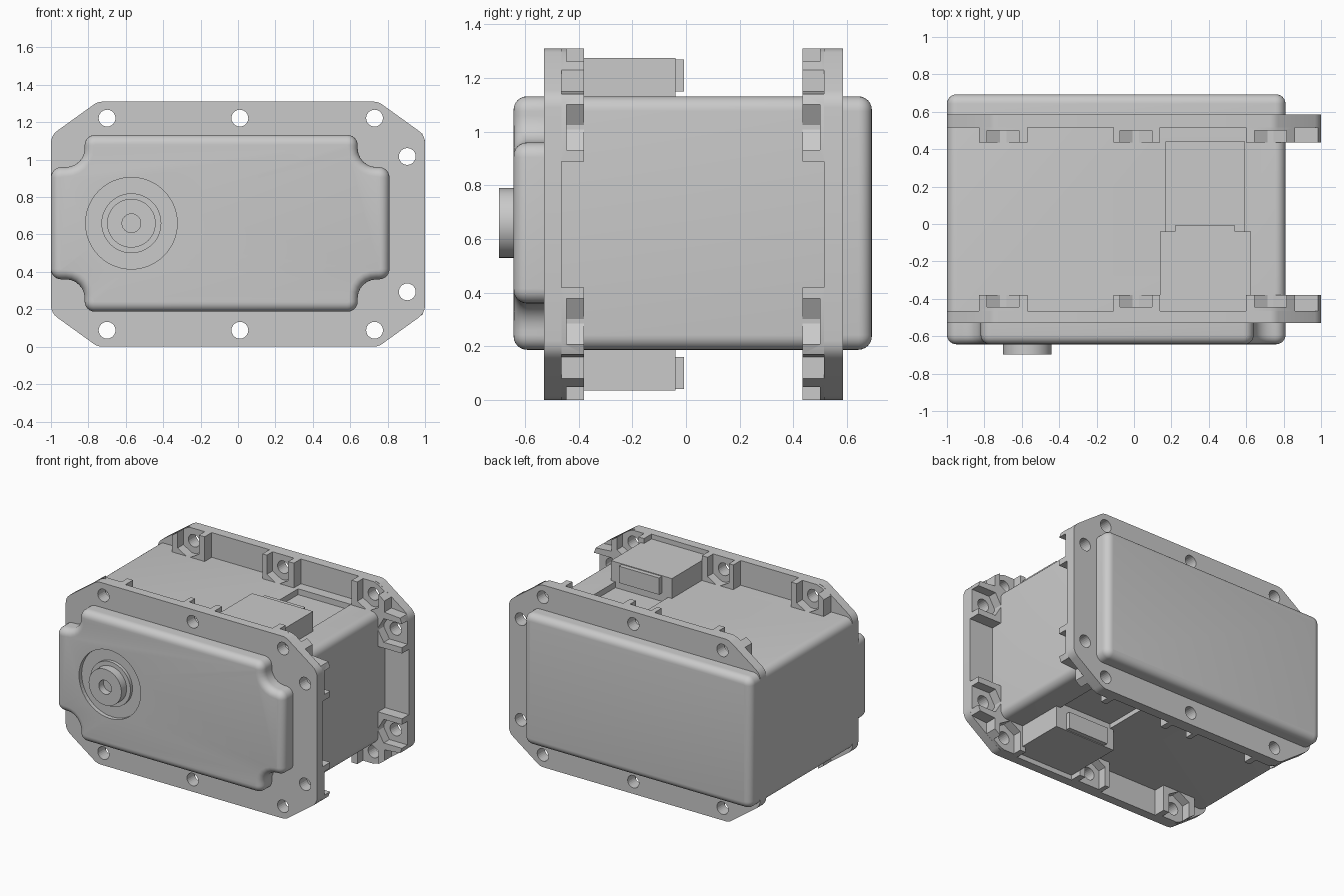
import bpy, bmesh, math
from mathutils import Vector

if "Cube" in bpy.data.objects:
    bpy.data.objects.remove(bpy.data.objects["Cube"])

ZC = 0.655  # height of the mirror plane between top and bottom halves

grey = bpy.data.materials.new("housing grey")
grey.diffuse_color = (0.59, 0.59, 0.59, 1)
grey.use_nodes = True
grey.node_tree.nodes["Principled BSDF"].inputs["Base Color"].default_value = grey.diffuse_color


def rounded(pts, radii, n=6):
    """Outline with each corner replaced by an arc (radius per corner)."""
    out = []
    for i, p in enumerate(pts):
        r = radii[i] if isinstance(radii, (list, tuple)) else radii
        p = Vector(p)
        a = (Vector(pts[i - 1]) - p).normalized()
        b = (Vector(pts[(i + 1) % len(pts)]) - p).normalized()
        half = a.angle(b) / 2
        c = p + (a + b).normalized() * r / math.sin(half)
        s, e = p + a * r / math.tan(half) - c, p + b * r / math.tan(half) - c
        sweep = s.angle(e)
        for k in range(n + 1):
            t = k / n
            v = (s * math.sin((1 - t) * sweep) + e * math.sin(t * sweep)) / math.sin(sweep)
            out.append(tuple(c + v))
    return out


def circle(x, z, r, n=32):
    return [(x + r * math.cos(2 * math.pi * k / n), z + r * math.sin(2 * math.pi * k / n)) for k in range(n)]


def rect(x0, x1, z0, z1):
    return [(x0, z0), (x1, z0), (x1, z1), (x0, z1)]


def flip(pts):
    return [(x, 2 * ZC - z) for x, z in pts]


def prism(name, outlines, y0, y1, bevel=0.0, helper=False):
    """Extrude x-z outlines from y0 to y1; the bevel rounds the y1 end."""
    bm = bmesh.new()
    for pts in outlines:
        a = [bm.verts.new((x, y0, z)) for x, z in pts]
        b = [bm.verts.new((x, y1, z)) for x, z in pts]
        bm.faces.new(a)
        cap = bm.faces.new(b)
        for i in range(len(pts)):
            j = (i + 1) % len(pts)
            bm.faces.new((a[i], a[j], b[j], b[i]))
    bmesh.ops.recalc_face_normals(bm, faces=bm.faces[:])
    if bevel:
        bmesh.ops.bevel(bm, geom=list(cap.edges), offset=bevel, segments=6,
                        profile=0.5, affect='EDGES', clamp_overlap=False)
    me = bpy.data.meshes.new(name)
    bm.to_mesh(me)
    bm.free()
    ob = bpy.data.objects.new(name, me)
    bpy.context.collection.objects.link(ob)
    me.materials.append(grey)
    if helper:
        ob.hide_render = True
        ob.hide_set(True)
    else:
        bpy.ops.object.select_all(action='DESELECT')
        ob.select_set(True)
        bpy.context.view_layer.objects.active = ob
        bpy.ops.object.shade_smooth_by_angle(angle=math.radians(35))
    return ob


def cut(ob, cutter):
    m = ob.modifiers.new("cut", 'BOOLEAN')
    m.operation, m.solver, m.object = 'DIFFERENCE', 'EXACT', cutter


# main housing with the rounded rear cover
body = prism("housing", [rounded(rect(-1, 0.81, 0.187, 1.132), 0.055)], -0.5, 0.693, bevel=0.05)
recess = rect(0.17, 0.59, 1.09, 1.4)
cut(body, prism("recess_cutter", [recess, flip(recess)], -0.2, 0.44, helper=True))

# front cover with scooped corners
cover_pts = [(-0.82, 1.132), (-0.82, 0.96), (-1, 0.96), (-1, 0.36), (-0.82, 0.36), (-0.82, 0.187),
             (0.64, 0.187), (0.64, 0.36), (0.81, 0.36), (0.81, 0.96), (0.64, 0.96), (0.64, 1.132)]
cover_r = [0.055, 0.1, 0.055] * 4
cover = prism("front_cover", [rounded(cover_pts, cover_r)], -0.5, -0.643, bevel=0.05)
SX, SZ = -0.57, 0.66
cut(cover, prism("shaft_recess_cutter", [circle(SX, SZ, 0.245, 48)], -0.613, -0.8, helper=True))

# output shaft and its collar
collar = prism("shaft_collar", [circle(SX, SZ, 0.16, 48)], -0.6, -0.637)
shaft = prism("output_shaft", [circle(SX, SZ, 0.13, 48)], -0.6, -0.697)
bore = prism("shaft_bore_cutter", [circle(SX, SZ, 0.05)], -0.645, -0.8, helper=True)
cut(shaft, bore)

# bolt layout: (x, z, opening direction), top half then mirrored
bolts = [(-0.70, 1.222, 'up'), (0.01, 1.222, 'up'), (0.73, 1.222, 'up'), (0.905, 1.017, 'side')]
slot_shape = [(-0.085, 0.25), (-0.085, -0.05), (0, -0.1), (0.085, -0.05), (0.085, 0.25)]
holes, slots = [], []
for x, z, way in bolts:
    hole = circle(x, z, 0.045, 24)
    slot = [(x + u, z + v) if way == 'up' else (x + v, z + u) for u, v in slot_shape]
    holes += [hole, flip(hole)]
    slots += [slot, flip(slot)]
hole_cutter = prism("bolt_hole_cutter", holes, -1, 1, helper=True)

# flange outline and the nut bosses behind it (the last one wraps the corner)
flange_pts = rounded([(-1, 0.18), (-0.75, 0), (0.75, 0), (1, 0.18),
                      (1, 1.13), (0.75, 1.31), (-0.75, 1.31), (-1, 1.13)], 0.08, 4)
boss_pts = [
    [(-0.83, 1.11), (-0.57, 1.11), (-0.57, 1.31), (-0.73, 1.31), (-0.77, 1.295), (-0.83, 1.252)],
    rect(-0.11, 0.14, 1.11, 1.31),
    [(0.60, 1.11), (0.79, 1.11), (0.79, 0.89), (1, 0.89), (1, 1.10), (0.985, 1.14),
     (0.86, 1.15), (0.86, 1.23), (0.77, 1.295), (0.73, 1.31), (0.60, 1.31)],
]
boss_all = boss_pts + [flip(p) for p in boss_pts]

# per flange: outer face, inner face, pocket floor, boss end
for side, outer, inner, floor, end in (("front", -0.53, -0.465, -0.445, -0.38),
                                       ("rear", 0.585, 0.515, 0.5, 0.435)):
    plate = prism(side + "_flange", [flange_pts], outer, inner)
    cut(plate, hole_cutter)
    bosses = prism(side + "_nut_bosses", boss_all, inner, end)
    cut(bosses, prism(side + "_nut_slot_cutter", slots, floor, 2 * end - floor, helper=True))
    cut(bosses, hole_cutter)

# connector blocks with a plug face, above and below
for side, f in (("upper", lambda p: p), ("lower", flip)):
    prism(side + "_connector", [f(rect(0.14, 0.625, 1.08, 1.275))], -0.465, -0.04)
    prism(side + "_plug", [f(rect(0.22, 0.54, 1.15, 1.27))], -0.05, -0.008)
